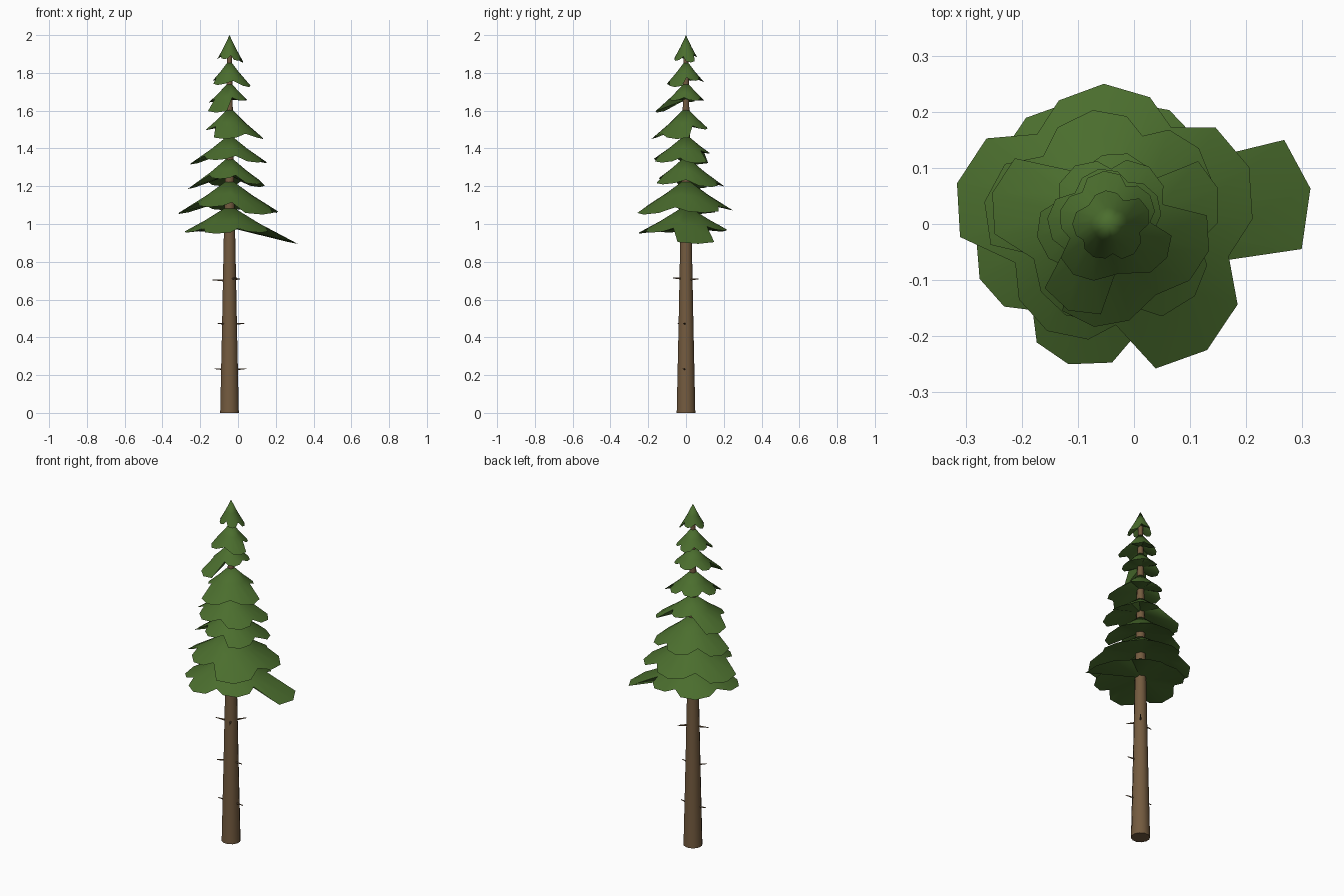
import bpy, bmesh, math
from mathutils import Vector

if "Cube" in bpy.data.objects:
    bpy.data.objects.remove(bpy.data.objects["Cube"])

CX, CY = -0.045, 0.0


def material(name, rgb):
    m = bpy.data.materials.new(name)
    m.diffuse_color = (*rgb, 1)
    m.use_nodes = True
    m.node_tree.nodes["Principled BSDF"].inputs["Base Color"].default_value = m.diffuse_color
    return m


GREEN = material("needle_green", (0.07, 0.155, 0.027))
BROWN = material("bark_brown", (0.175, 0.105, 0.05))


def finish(bm, name, mat, angle):
    bmesh.ops.recalc_face_normals(bm, faces=bm.faces)
    me = bpy.data.meshes.new(name)
    bm.to_mesh(me)
    bm.free()
    ob = bpy.data.objects.new(name, me)
    bpy.context.collection.objects.link(ob)
    me.materials.append(mat)
    bpy.ops.object.select_all(action='DESELECT')
    ob.select_set(True)
    bpy.context.view_layer.objects.active = ob
    bpy.ops.object.shade_smooth_by_angle(angle=math.radians(angle))
    return ob


def tube(bm, points, sides):
    """Tapered tube through (position, radius) pairs, capped at both ends."""
    axis = (points[-1][0] - points[0][0]).normalized()
    u = axis.orthogonal().normalized()
    v = axis.cross(u)
    rings = []
    for p, r in points:
        rings.append([bm.verts.new(p + r * (u * math.cos(a) + v * math.sin(a)))
                      for a in (2 * math.pi * i / sides for i in range(sides))])
    for lo, hi in zip(rings, rings[1:]):
        for i in range(sides):
            j = (i + 1) % sides
            bm.faces.new((lo[i], lo[j], hi[j], hi[i]))
    bm.faces.new(rings[0][::-1])
    bm.faces.new(rings[-1])


def bough_tier(name, apex, drop, lobes):
    """Lobed skirt of foliage; each lobe is (angle in degrees, reach)."""
    lobes = sorted(lobes)
    reach = max(r for _, r in lobes)
    rim = []
    for i, (a, r) in enumerate(lobes):
        b, s = lobes[(i + 1) % len(lobes)]
        prev = lobes[i - 1][0]
        gap_next, gap_prev = (b - a) % 360, (a - prev) % 360
        # blunt three-point tip, then the notch before the next lobe
        rim.append((a - min(gap_prev * 0.3, 20), r * 0.95))
        rim.append((a, r))
        rim.append((a + min(gap_next * 0.3, 20), r * 0.95))
        rim.append((a + gap_next / 2, min(r, s) * 0.82))

    bm = bmesh.new()

    def vert(a, r):
        a = math.radians(a)
        z = apex - drop * (r / reach) ** 0.9
        return bm.verts.new((CX + r * math.cos(a), CY + r * math.sin(a), z))

    top = bm.verts.new((CX, CY, apex))
    under = bm.verts.new((CX, CY, apex - drop * 0.58))
    mid = [vert(a, 0.5 * (0.5 * r + 0.5 * 0.8 * reach)) for a, r in rim]
    edge = [vert(a, r) for a, r in rim]
    n = len(rim)
    for i in range(n):
        j = (i + 1) % n
        bm.faces.new((top, mid[i], mid[j]))
        bm.faces.new((mid[i], edge[i], edge[j], mid[j]))
        bm.faces.new((under, edge[j], edge[i]))
    return finish(bm, name, GREEN, 50)


# Trunk
bm = bmesh.new()
tube(bm, [(Vector((CX, CY, z)), r) for z, r in
          ((0, 0.051), (0.45, 0.041), (0.95, 0.031), (1.45, 0.021), (1.93, 0.012))], 12)
finish(bm, "trunk", BROWN, 40)

# Dead twigs on the bare trunk: height, angle, reach
bm = bmesh.new()
for z, a, reach in ((0.70, 190, 0.09), (0.705, 50, 0.085), (0.71, 300, 0.08),
                    (0.47, 215, 0.075), (0.47, 350, 0.08),
                    (0.23, 185, 0.08), (0.23, 350, 0.09)):
    d = Vector((math.cos(math.radians(a)), math.sin(math.radians(a)), 0))
    base = Vector((CX, CY, z))
    tube(bm, [(base + d * 0.02, 0.006), (base + d * reach + Vector((0, 0, 0.004)), 0.002)], 5)
finish(bm, "twigs", BROWN, 40)

# Foliage tiers from bottom to top: apex height, drop, lobes
tiers = [
    (1.10, 0.205, [(10, .365), (62, .23), (128, .24), (203, .25), (254, .26), (312, .25)]),
    (1.24, 0.19, [(22, .27), (92, .25), (165, .28), (240, .22), (308, .285)]),
    (1.36, 0.175, [(40, .21), (98, .205), (170, .225), (250, .15), (320, .19)]),
    (1.475, 0.16, [(18, .205), (75, .13), (165, .215), (245, .18), (320, .20)]),
    (1.62, 0.17, [(55, .125), (120, .12), (190, .13), (262, .185), (345, .185)]),
    (1.755, 0.165, [(30, .10), (100, .10), (175, .11), (245, .17), (315, .10)]),
    (1.87, 0.145, [(35, .09), (95, .095), (165, .09), (235, .11), (330, .12)]),
    (2.00, 0.145, [(20, .075), (95, .06), (180, .065), (245, .065), (310, .07)]),
]
for i, (apex, drop, lobes) in enumerate(tiers, 1):
    bough_tier(f"foliage_tier_{i}", apex, drop, lobes)
